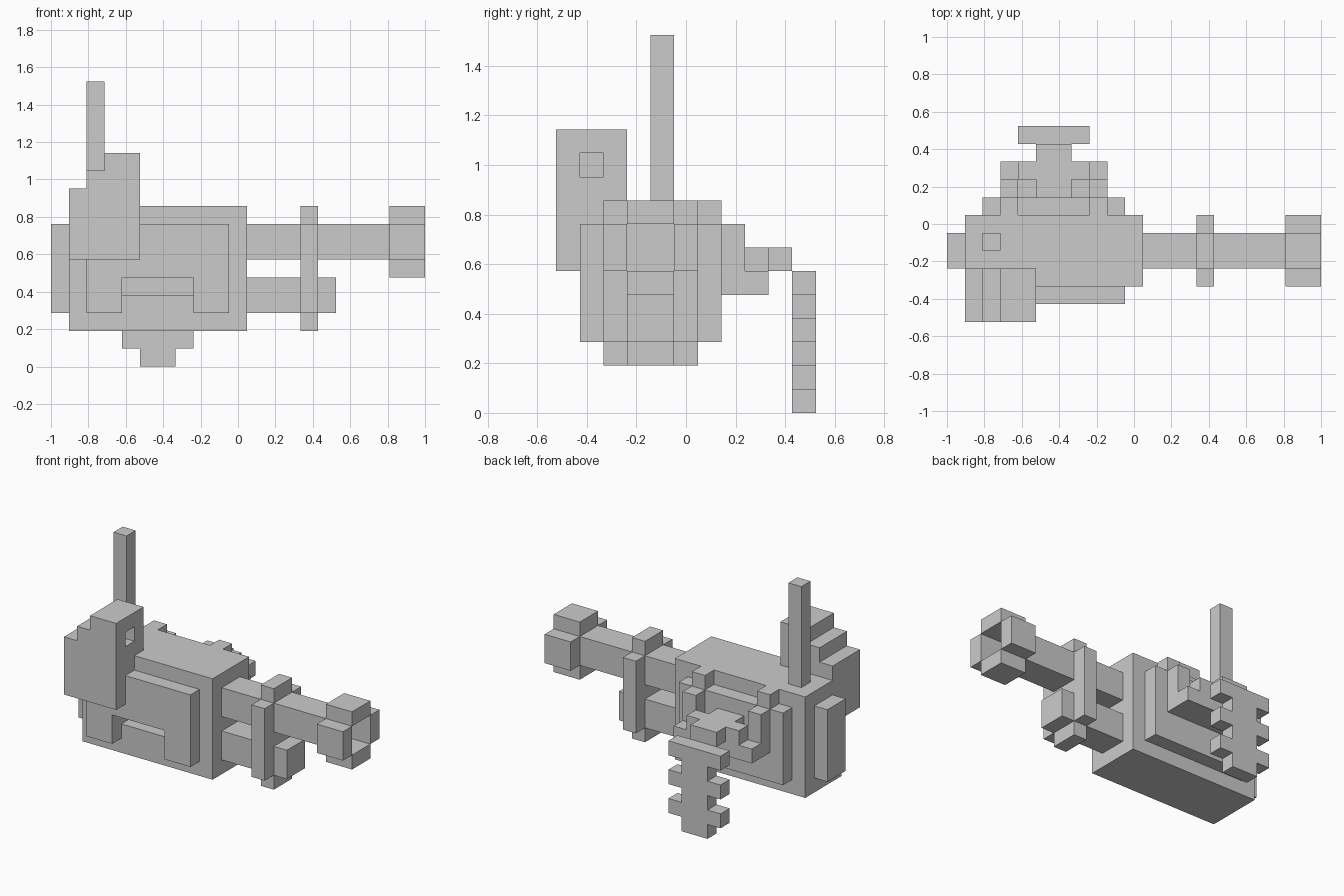
import bpy, bmesh
from mathutils import Vector

if "Cube" in bpy.data.objects:
    bpy.data.objects.remove(bpy.data.objects["Cube"])

U = 2 / 21                                   # one block of the grid
ORIGIN = Vector((-1, -5.5 * U, 0))


def prism(name, axis, profile, a, b):
    """Extrude a block-grid profile along an axis from a to b."""
    place = {'x': lambda p, d: (d, p[0], p[1]),
             'y': lambda p, d: (p[0], d, p[1]),
             'z': lambda p, d: (p[0], p[1], d)}[axis]
    bm = bmesh.new()
    face = bm.faces.new([bm.verts.new(ORIGIN + U * Vector(place(p, a))) for p in profile])
    ext = bmesh.ops.extrude_face_region(bm, geom=[face])
    step = Vector(place((0, 0), b - a)) * U
    bmesh.ops.translate(bm, vec=step, verts=[v for v in ext['geom'] if isinstance(v, bmesh.types.BMVert)])
    bmesh.ops.recalc_face_normals(bm, faces=bm.faces)
    mesh = bpy.data.meshes.new(name)
    bm.to_mesh(mesh)
    bm.free()
    ob = bpy.data.objects.new(name, mesh)
    bpy.context.collection.objects.link(ob)
    return ob


def box(name, x, y, z):
    rect = [(x[0], y[0]), (x[1], y[0]), (x[1], y[1]), (x[0], y[1])]
    return prism(name, 'z', rect, *z)


def cut(target, cutter):
    mod = target.modifiers.new("cut", 'BOOLEAN')
    mod.operation, mod.solver, mod.object = 'DIFFERENCE', 'EXACT', cutter
    cutter.hide_render = True
    cutter.hide_set(True)


# Main housing with a slot in its front
housing = box("housing", (1, 11), (2, 6), (2, 9))
cut(housing, box("slot_cutter", (4, 8), (1.5, 3), (4, 5)))

# Side covers and rear block
prism("front_cover", 'y', [(2, 3), (4, 3), (4, 5), (8, 5), (8, 3), (10, 3), (10, 8), (2, 8)], 1, 2)
box("back_cover", (2, 10), (6, 7), (3, 8))
box("rear_block", (0, 1), (3, 5), (3, 8))

# Stepped sight box with a small opening, and the antenna
sight = prism("sight_box", 'y',
              [(1, 6), (5, 6), (5, 12), (3, 12), (3, 11), (2, 11), (2, 10), (1, 10)], 0, 3)
cut(sight, box("sight_hole_cutter", (4, 5.5), (1, 2), (10, 11)))
box("antenna", (2, 3), (4, 5), (9, 16))

# Barrels and the plus-shaped clamp around them
box("upper_barrel", (11, 19), (3, 5), (6, 8))
box("lower_barrel", (11, 16), (3, 5), (3, 5))
prism("barrel_clamp", 'x',
      [(3, 2), (5, 2), (5, 3), (6, 3), (6, 8), (5, 8), (5, 9), (3, 9), (3, 8), (2, 8), (2, 3), (3, 3)],
      14, 15)

# Open muzzle made of four plates
for name, y, z in (("top", (3, 5), (8, 9)), ("bottom", (3, 5), (5, 6)),
                   ("front", (2, 3), (6, 8)), ("back", (5, 6), (6, 8))):
    box("muzzle_" + name, (19, 21), y, z)

# Feed tray on the back: two stepped arms, a floor and a cross-shaped chute
arm = [(6, 5), (9, 5), (9, 6), (8, 6), (8, 8), (7, 8), (7, 9), (6, 9)]
for side, x in (("left", 3), ("right", 8)):
    prism("tray_arm_" + side, 'x', arm, x, x + 1)
box("tray_floor", (4, 8), (7, 9), (5, 6))
prism("feed_chute", 'z',
      [(5, 7), (7, 7), (7, 8), (8, 8), (8, 9), (7, 9), (7, 10), (5, 10), (5, 9), (4, 9), (4, 8), (5, 8)],
      6, 7)

# Hanging belt: narrow and wide links alternate
half = []
for k in range(6):
    w = 2 if k % 2 else 1
    half += [(w, k), (w, k + 1)]
belt = [(6 + w, k) for w, k in half] + [(6 - w, k) for w, k in reversed(half)]
prism("hanging_belt", 'y', belt, 10, 11)
